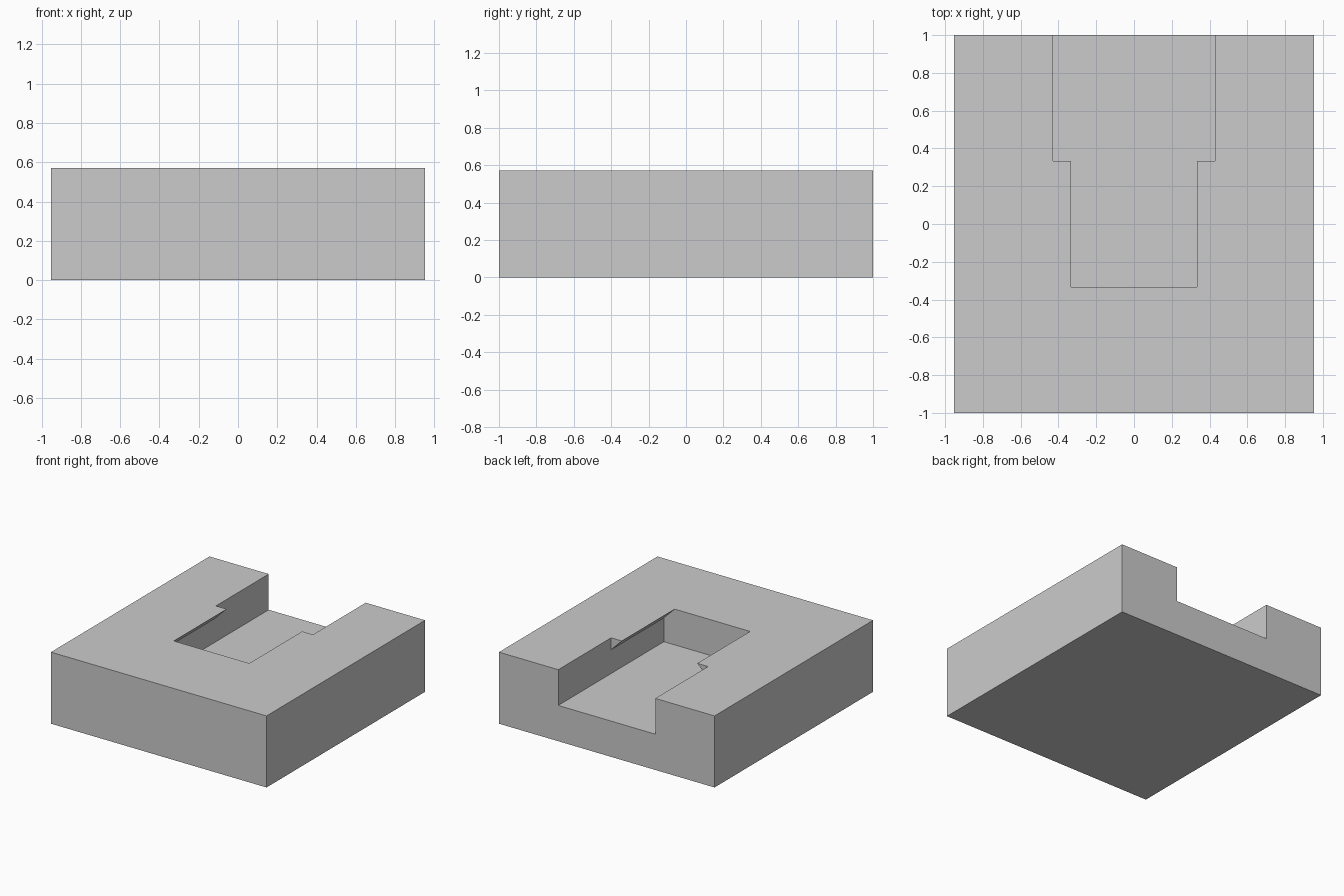
import bpy
import bmesh

UNIT = 1 / 10.5  # the block is 20 x 21 x 6 units

if "Cube" in bpy.data.objects:
    bpy.data.objects.remove(bpy.data.objects["Cube"], do_unlink=True)

grey = bpy.data.materials.new("light_grey")
grey.use_nodes = True
colour = (0.6, 0.6, 0.6, 1)
grey.diffuse_color = colour
grey.node_tree.nodes["Principled BSDF"].inputs["Base Color"].default_value = colour


def prism(name, half_profile, y0, y1):
    """Mirror an x-z half profile and extrude it along y."""
    profile = half_profile + [(-x, z) for x, z in reversed(half_profile)]
    bm = bmesh.new()
    face = bm.faces.new([bm.verts.new((x * UNIT, y0 * UNIT, z * UNIT)) for x, z in profile])
    made = bmesh.ops.extrude_face_region(bm, geom=[face])["geom"]
    moved = [v for v in made if isinstance(v, bmesh.types.BMVert)]
    bmesh.ops.translate(bm, verts=moved, vec=(0, (y1 - y0) * UNIT, 0))
    bmesh.ops.recalc_face_normals(bm, faces=bm.faces)
    mesh = bpy.data.meshes.new(name)
    bm.to_mesh(mesh)
    bm.free()
    mesh.materials.append(grey)
    obj = bpy.data.objects.new(name, mesh)
    bpy.context.collection.objects.link(obj)
    return obj


# Solid block
block = prism("slotted_block", [(10, 0), (10, 6)], -10.5, 10.5)

# Undercut slot with sharp sloping lips, and the wider open entry behind it
cutters = [
    prism("lipped_slot_cutter", [(4.5, 3), (4.5, 5), (3.5, 6), (3.5, 7)], -3.5, 4),
    prism("entry_cutter", [(4.5, 3), (4.5, 7)], 3.5, 11),
]
for cutter in cutters:
    cut = block.modifiers.new(cutter.name, "BOOLEAN")
    cut.operation = "DIFFERENCE"
    cut.solver = "EXACT"
    cut.object = cutter

# Bake the cuts and drop the cutters
bpy.context.view_layer.update()
evaluated = block.evaluated_get(bpy.context.evaluated_depsgraph_get())
baked = bpy.data.meshes.new_from_object(evaluated)
block.modifiers.clear()
block.data = baked
for cutter in cutters:
    bpy.data.objects.remove(cutter, do_unlink=True)
